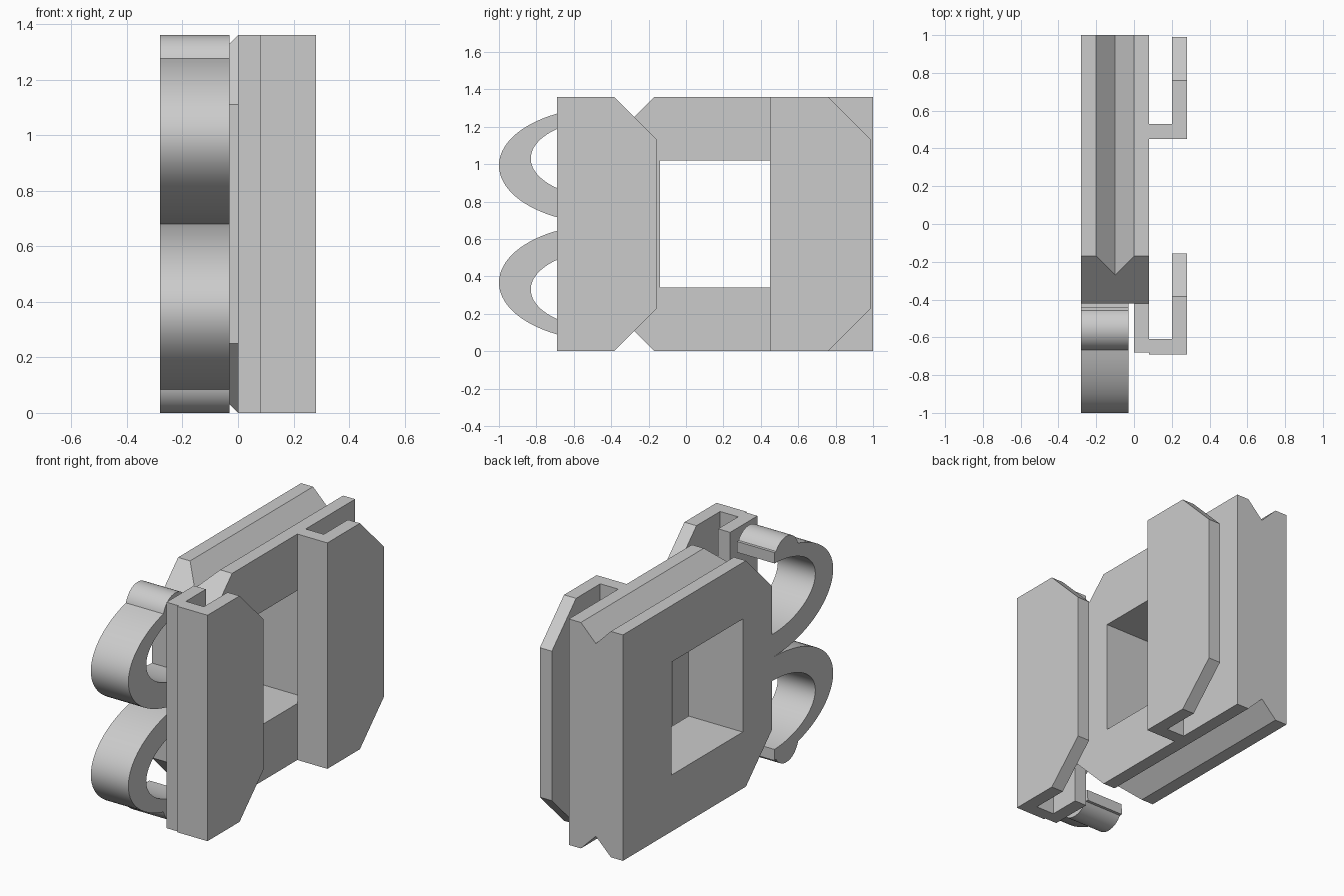
import bpy, bmesh
from math import sin, cos, radians
from mathutils import Vector

cube = bpy.data.objects.get("Cube")
if cube:
    bpy.data.objects.remove(cube, do_unlink=True)

HEIGHT = 1.36
MID = HEIGHT / 2

grey = bpy.data.materials.new("plain_grey")
grey.use_nodes = True
colour = (0.6, 0.6, 0.6, 1)
grey.diffuse_color = colour
grey.node_tree.nodes["Principled BSDF"].inputs["Base Color"].default_value = colour


def prism(name, points, place, direction, cuts=()):
    """Extrude a 2D outline along a direction, then trim it with planes."""
    bm = bmesh.new()
    face = bm.faces.new([bm.verts.new(place(a, b)) for a, b in points])
    new = bmesh.ops.extrude_face_region(bm, geom=[face])["geom"]
    bmesh.ops.translate(bm, vec=Vector(direction),
                        verts=[v for v in new if isinstance(v, bmesh.types.BMVert)])
    for point, normal in cuts:
        bmesh.ops.bisect_plane(bm, geom=bm.verts[:] + bm.edges[:] + bm.faces[:],
                               plane_co=point, plane_no=normal, clear_outer=True)
        bmesh.ops.holes_fill(bm, edges=[e for e in bm.edges if e.is_boundary])
    bmesh.ops.recalc_face_normals(bm, faces=bm.faces)
    mesh = bpy.data.meshes.new(name)
    bm.to_mesh(mesh)
    bm.free()
    mesh.materials.append(grey)
    obj = bpy.data.objects.new(name, mesh)
    bpy.context.collection.objects.link(obj)
    return obj


def corner_cuts(y, side):
    """Planes at 45 degrees through the top and bottom edges at y."""
    return [((0, y, HEIGHT), (0, side, 1)), ((0, y, 0), (0, side, -1))]


# Body: block with V grooves along top and bottom, chamfered front corners
half = [(0.08, HEIGHT), (0, HEIGHT), (-0.1, HEIGHT - 0.1), (-0.2, HEIGHT), (-0.28, HEIGHT)]
section = half + [(x, HEIGHT - z) for x, z in reversed(half)]
body = prism("body", section, lambda x, z: (x, -0.42, z), (0, 1.42, 0), corner_cuts(-0.17, -1))

# Square window through the body
window = prism("window_cutter", [(-0.14, 0.34), (0.54, 0.34), (0.54, 1.02), (-0.14, 1.02)],
               lambda y, z: (-0.5, y, z), (1, 0, 0))
window.hide_render = True
window.hide_viewport = True
cut = body.modifiers.new("window", 'BOOLEAN')
cut.object = window
cut.solver = 'EXACT'

# Rear clip: L-shaped rail behind the window
prism("rear_clip", [(0.08, 0.45), (0.28, 0.45), (0.28, 0.99), (0.2, 0.99), (0.2, 0.53), (0.08, 0.53)],
      lambda x, y: (x, y, 0), (0, 0, HEIGHT), corner_cuts(0.76, 1))

# Front clip: U-shaped rail joined to the body's front edge
prism("front_clip", [(0, -0.42), (0, -0.68), (0.08, -0.68), (0.08, -0.69), (0.28, -0.69),
                     (0.28, -0.155), (0.2, -0.155), (0.2, -0.61), (0.08, -0.61), (0.08, -0.42)],
      lambda x, y: (x, y, 0), (0, 0, HEIGHT), corner_cuts(-0.385, 1))


# Spring hooks: crescent arms ending in a rounded bump
def sweep(cy, cz, ry, rz, start, end, steps):
    angles = [radians(start + (end - start) * i / steps) for i in range(steps + 1)]
    return [(cy - ry * sin(t), cz - rz * cos(t)) for t in angles]


outline = (sweep(-0.42, 0.993, 0.58, 0.313, 0, 154.8, 40)
           + sweep(-0.555, 1.245, 0.115, 0.115, 103, 238, 20)
           + [(-0.44, 1.306)]
           + sweep(-0.42, 1.03, 0.41, 0.21, 177, 0, 40))
lower = [(y, HEIGHT - z) for y, z in outline]
for name, points in (("upper_hook", outline), ("lower_hook", lower)):
    hook = prism(name, points, lambda y, z: (-0.28, y, z), (0.25, 0, 0))
    bpy.ops.object.select_all(action='DESELECT')
    hook.select_set(True)
    bpy.context.view_layer.objects.active = hook
    bpy.ops.object.shade_smooth_by_angle(angle=radians(20))
